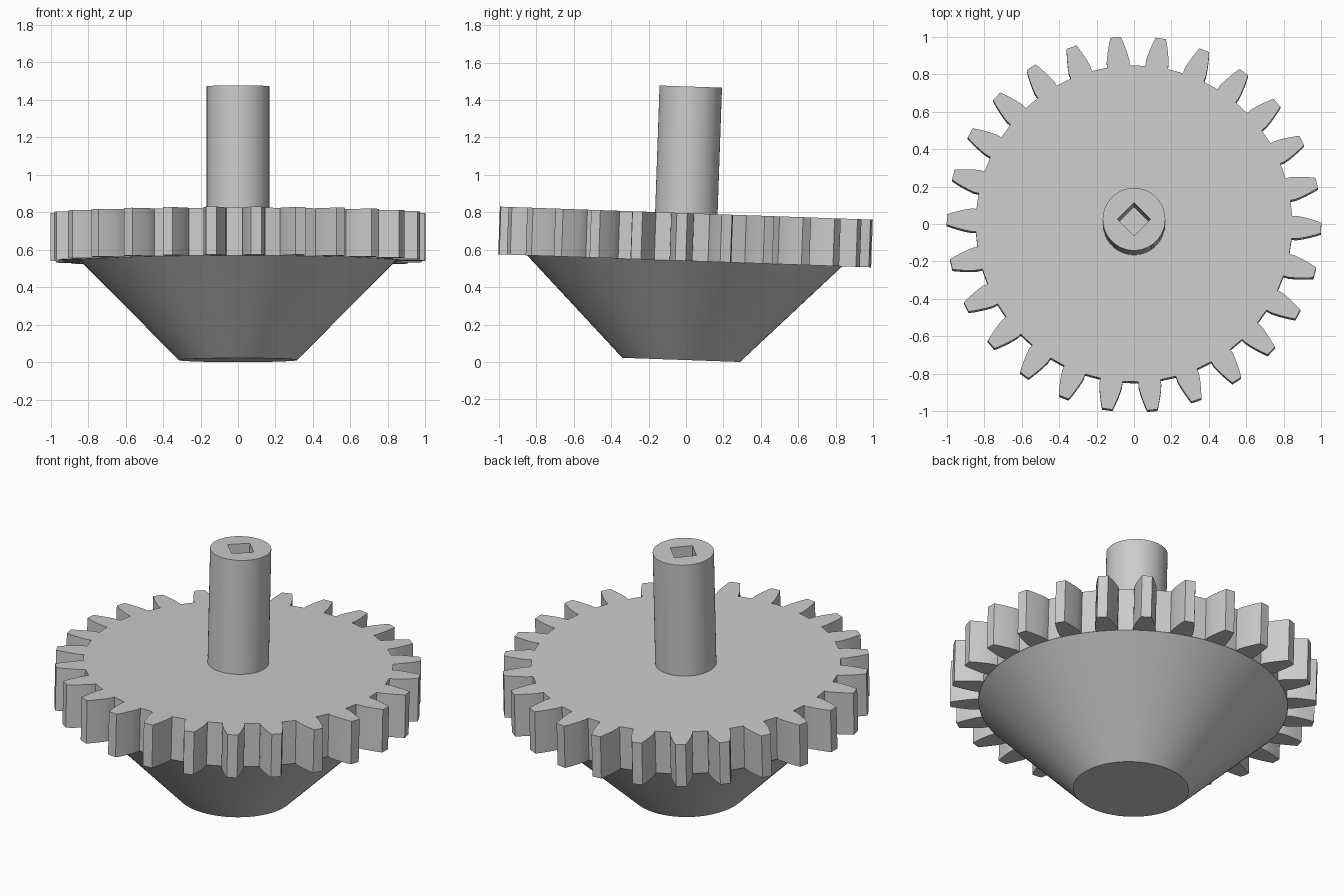
import bpy, bmesh, math
from mathutils import Matrix

if "Cube" in bpy.data.objects:
    bpy.data.objects.remove(bpy.data.objects["Cube"], do_unlink=True)

TILT = math.radians(-2)              # the whole part leans slightly towards the back
ORIGIN = (0, -0.0255, 0.011)
GEAR_BOTTOM, GEAR_TOP, SHAFT_TOP = 0.53, 0.785, 1.462
ROOT_R, BASE_R, SHAFT_R, HOLE_R = 0.845, 0.315, 0.167, 0.087
TEETH, PHASE = 26, math.radians(-1.3)

grey = bpy.data.materials.new("plain grey")
grey.use_nodes = True
grey.diffuse_color = (0.6, 0.6, 0.6, 1)
grey.node_tree.nodes["Principled BSDF"].inputs["Base Color"].default_value = (0.6, 0.6, 0.6, 1)


def finish(name, bm):
    """Turn a bmesh into a tilted, shaded object."""
    bmesh.ops.recalc_face_normals(bm, faces=bm.faces)
    mesh = bpy.data.meshes.new(name)
    bm.to_mesh(mesh)
    bm.free()
    mesh.materials.append(grey)
    obj = bpy.data.objects.new(name, mesh)
    bpy.context.collection.objects.link(obj)
    obj.location = ORIGIN
    obj.rotation_euler.x = TILT
    bpy.ops.object.select_all(action='DESELECT')
    obj.select_set(True)
    bpy.context.view_layer.objects.active = obj
    bpy.ops.object.shade_smooth_by_angle(angle=math.radians(30))
    return obj


def ring(bm, radius, z, count):
    return [bm.verts.new((radius * math.cos(math.tau * i / count),
                          radius * math.sin(math.tau * i / count), z)) for i in range(count)]


def walls(bm, low, high):
    n = len(low)
    for i in range(n):
        j = (i + 1) % n
        bm.faces.new((low[i], low[j], high[j], high[i]))


# Tapered hub under the gear
bm = bmesh.new()
bmesh.ops.create_cone(bm, cap_ends=True, segments=96, radius1=BASE_R, radius2=ROOT_R - 0.002,
                      depth=GEAR_BOTTOM, matrix=Matrix.Translation((0, 0, GEAR_BOTTOM / 2)))
finish("tapered_hub", bm)

# Gear: half-tooth flank as (radius, half width), mirrored and repeated around the rim
flank = [(ROOT_R, 0.060), (0.872, 0.061), (0.905, 0.055), (0.938, 0.047),
         (0.970, 0.038), (1.0, 0.028)]
bm = bmesh.new()
outline = []
for t in range(TEETH):
    centre = PHASE + math.tau * t / TEETH
    tooth = [(r, -h) for r, h in flank] + [(r, h) for r, h in reversed(flank)]
    for r, h in tooth:
        a = centre + h / r
        outline.append(bm.verts.new((r * math.cos(a), r * math.sin(a), GEAR_BOTTOM)))
bottom = bm.faces.new(outline)
extruded = bmesh.ops.extrude_face_region(bm, geom=[bottom], use_keep_orig=True)
top_verts = [g for g in extruded["geom"] if isinstance(g, bmesh.types.BMVert)]
bmesh.ops.translate(bm, verts=top_verts, vec=(0, 0, GEAR_TOP - GEAR_BOTTOM))
finish("gear_wheel", bm)

# Shaft with a square socket running down its middle
SEG = 64
bm = bmesh.new()
low, high = ring(bm, SHAFT_R, GEAR_TOP, SEG), ring(bm, SHAFT_R, SHAFT_TOP, SEG)
hole_low, hole_high = ring(bm, HOLE_R, GEAR_TOP, 4), ring(bm, HOLE_R, SHAFT_TOP, 4)
walls(bm, low, high)
walls(bm, hole_low, hole_high)
bm.faces.new(low)
bm.faces.new(hole_low)
q = SEG // 4
for k in range(4):                   # rim around the socket, one quarter at a time
    arc = [high[(k * q + i) % SEG] for i in range(q + 1)]
    bm.faces.new(arc + [hole_high[(k + 1) % 4], hole_high[k]])
# socket faces look inward, so orient them after the general pass
shaft = finish("drive_shaft", bm)
mesh = shaft.data
for p in mesh.polygons:
    inner = all(math.hypot(*mesh.vertices[v].co.xy) < SHAFT_R * 0.8 for v in p.vertices)
    floor = inner and abs(p.normal.z) > 0.9
    inward = p.normal.x * p.center.x + p.normal.y * p.center.y < 0
    if (floor and p.normal.z < 0) or (inner and not floor and not inward):
        p.flip()
mesh.update()
